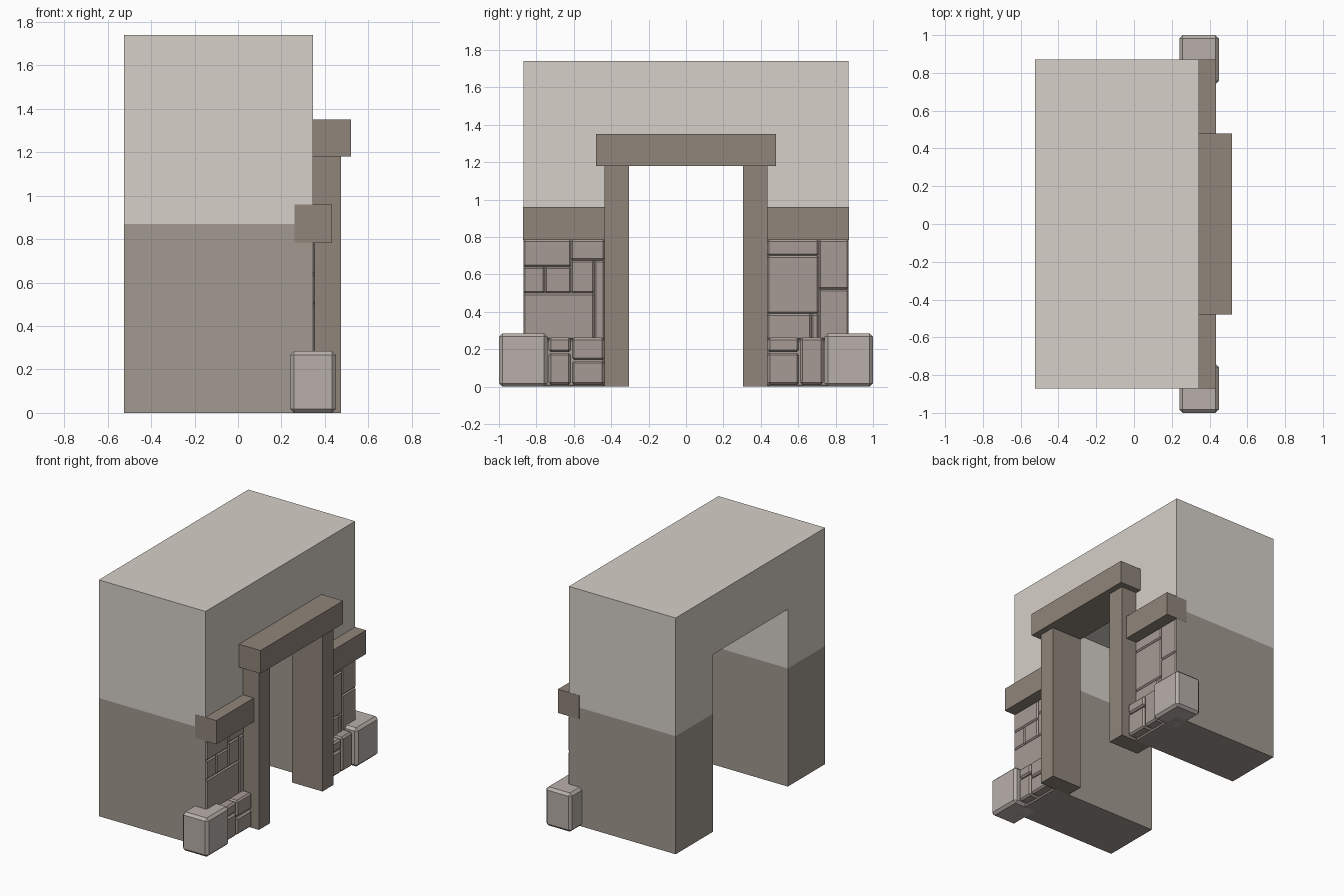
import bpy, bmesh

if "Cube" in bpy.data.objects:
    bpy.data.objects.remove(bpy.data.objects["Cube"])


def material(name, rgb):
    m = bpy.data.materials.new(name)
    m.diffuse_color = (*rgb, 1)
    m.use_nodes = True
    m.node_tree.nodes["Principled BSDF"].inputs["Base Color"].default_value = m.diffuse_color
    return m


PLASTER = material("plaster", (0.67, 0.63, 0.58))
STONE = material("stone", (0.36, 0.32, 0.28))
BRICK = material("brick", (0.39, 0.33, 0.30))
WOOD = material("wood", (0.28, 0.235, 0.195))
BLOCK = material("pale_block", (0.48, 0.43, 0.40))


def finish(bm, name, mats):
    bmesh.ops.recalc_face_normals(bm, faces=bm.faces)
    me = bpy.data.meshes.new(name)
    bm.to_mesh(me)
    bm.free()
    for m in mats:
        me.materials.append(m)
    ob = bpy.data.objects.new(name, me)
    bpy.context.collection.objects.link(ob)
    return ob


def box(name, xr, yr, zr, mat, bevel=0.0):
    bm = bmesh.new()
    bmesh.ops.create_cube(bm, size=1)
    for v in bm.verts:
        for i, (lo, hi) in enumerate((xr, yr, zr)):
            v.co[i] = (lo + hi) / 2 + v.co[i] * (hi - lo)
    if bevel:
        bmesh.ops.bevel(bm, geom=bm.edges[:], offset=bevel, segments=1,
                        affect='EDGES', profile=0.5)
    return finish(bm, name, [mat])


# Gateway wall: doorway profile extruded through x, split into stone and plaster
profile = [(-0.87, 0), (-0.435, 0), (-0.435, 1.305), (0.435, 1.305),
           (0.435, 0), (0.87, 0), (0.87, 1.74), (-0.87, 1.74)]
bm = bmesh.new()
face = bm.faces.new([bm.verts.new((-0.525, y, z)) for y, z in profile])
ext = bmesh.ops.extrude_face_region(bm, geom=[face])
for v in ext["geom"]:
    if isinstance(v, bmesh.types.BMVert):
        v.co.x = 0.345
bmesh.ops.bisect_plane(bm, geom=bm.verts[:] + bm.edges[:] + bm.faces[:],
                       plane_co=(0, 0, 0.87), plane_no=(0, 0, 1))
for f in bm.faces:
    f.material_index = int(f.calc_center_bounds().z < 0.87)
finish(bm, "wall", [PLASTER, STONE])

# Timber lintel, door posts and side beams
box("lintel", (0.225, 0.52), (-0.48, 0.48), (1.18, 1.35), WOOD)
for s, side in ((-1, "left"), (1, "right")):
    def span(a, b):
        return tuple(sorted((s * a, s * b)))
    box(f"{side}_post", (0.225, 0.475), span(0.305, 0.435), (0, 1.18), WOOD)
    box(f"{side}_beam", (0.26, 0.433), span(0.435, 0.871), (0.785, 0.96), WOOD)
    # Large corner block at the foot of the wall
    box(f"{side}_corner_block", (0.24, 0.45), span(0.74, 1.0), (0, 0.285),
        BLOCK, 0.018)

# Shallow facing bricks: (y0, y1, z0, z1)
bricks = [
    # left panel
    (-0.87, -0.615, 0.64, 0.785), (-0.615, -0.435, 0.675, 0.785),
    (-0.87, -0.755, 0.50, 0.64), (-0.755, -0.615, 0.50, 0.64),
    (-0.615, -0.49, 0.50, 0.675), (-0.49, -0.435, 0.25, 0.675),
    (-0.87, -0.49, 0.25, 0.50), (-0.87, -0.435, 0.0, 0.25),
    # right panel
    (0.435, 0.71, 0.70, 0.785), (0.435, 0.71, 0.39, 0.70),
    (0.71, 0.87, 0.52, 0.785), (0.71, 0.87, 0.25, 0.52),
    (0.435, 0.67, 0.25, 0.39), (0.67, 0.71, 0.25, 0.39),
    (0.435, 0.87, 0.0, 0.25)]
for i, (y0, y1, z0, z1) in enumerate(bricks):
    box(f"facing_brick_{i + 1}", (0.32, 0.354), (y0, y1), (z0, z1), BRICK, 0.009)

# Small stacked blocks between posts and corner blocks
small = [(-0.735, -0.615, 0.185, 0.262), (-0.735, -0.615, 0.01, 0.18),
         (-0.61, -0.437, 0.142, 0.262), (-0.61, -0.437, 0.01, 0.137),
         (0.437, 0.605, 0.185, 0.262), (0.437, 0.605, 0.01, 0.18),
         (0.61, 0.735, 0.01, 0.262)]
for i, (y0, y1, z0, z1) in enumerate(small):
    box(f"small_block_{i + 1}", (0.28, 0.42), (y0, y1), (z0, z1), BRICK, 0.012)
